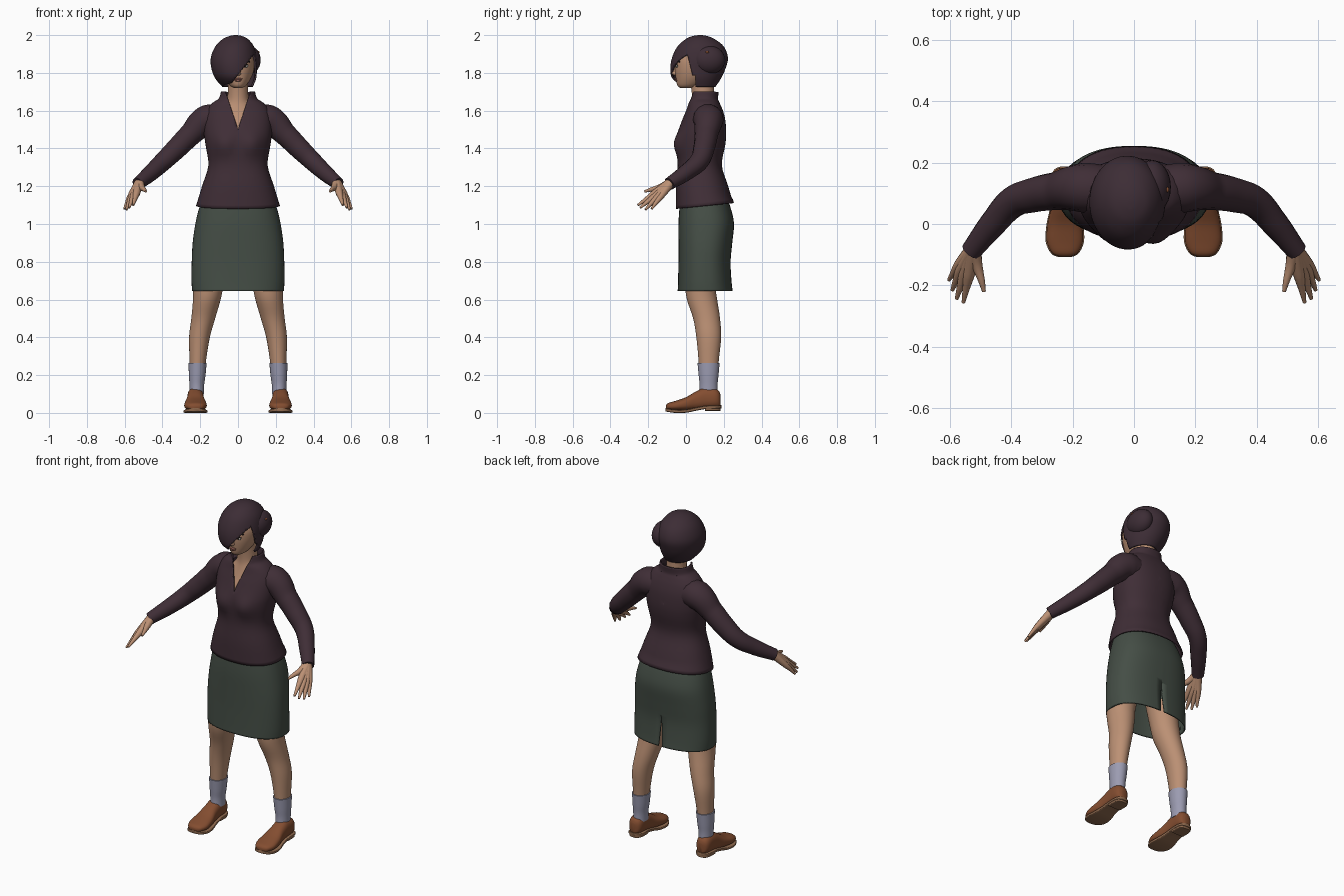
import bpy, bmesh, math
from mathutils import Vector

if "Cube" in bpy.data.objects:
    bpy.data.objects.remove(bpy.data.objects["Cube"], do_unlink=True)


def material(name, r, g, b):
    m = bpy.data.materials.new(name)
    m.use_nodes = True
    m.diffuse_color = (r, g, b, 1)
    shader = next(n for n in m.node_tree.nodes if n.type == 'BSDF_PRINCIPLED')
    shader.inputs["Base Color"].default_value = (r, g, b, 1)
    shader.inputs["Roughness"].default_value = 0.8
    return m


PLUM = material("plum cloth", .05, .027, .037)
HAIR = material("dark plum hair", .046, .026, .036)
GREEN = material("grey green cloth", .058, .075, .06)
SKIN = material("skin", .50, .28, .175)
SOCK = material("lavender grey", .33, .33, .44)
LEATHER = material("brown leather", .23, .075, .03)
SOLE = material("sole brown", .27, .14, .075)
LIP = material("lips", .33, .13, .10)
WHITE = material("eye white", .6, .57, .52)
DARK = material("dark brown", .02, .013, .012)


def finish(ob, mat):
    ob.data.materials.clear()
    ob.data.materials.append(mat)
    bpy.ops.object.select_all(action='DESELECT')
    ob.select_set(True)
    bpy.context.view_layer.objects.active = ob
    bpy.ops.object.shade_smooth_by_angle(angle=math.radians(50))
    return ob


def spline(rows, steps=4):
    """Catmull-Rom smoothing of the section list."""
    out = []
    for i in range(len(rows) - 1):
        p = [rows[max(0, min(len(rows) - 1, i + k))] for k in (-1, 0, 1, 2)]
        for s in range(steps):
            t = s / steps
            out.append([b + .5 * t * (c - a + t * (2*a - 5*b + 4*c - d + t * (3*(b - c) + d - a)))
                        for a, b, c, d in zip(*p)])
    return out + [list(rows[-1])]


def cut(bm, *planes):
    """Slice along every plane and drop the faces in front of all of them."""
    planes = [(Vector(co), Vector(no).normalized()) for co, no in planes]
    for co, no in planes:
        bmesh.ops.bisect_plane(bm, geom=bm.verts[:] + bm.edges[:] + bm.faces[:],
                               plane_co=co, plane_no=no)
    gone = [f for f in bm.faces
            if all((f.calc_center_median() - co).dot(no) > 0 for co, no in planes)]
    bmesh.ops.delete(bm, geom=gone, context='FACES')


def loft(name, mat, rows, axis='z', power=2, sides=40, caps=(True, True),
         side=1, edit=None, shell=0):
    """Rows are (position, x centre, x half width, low, high)."""
    bm = bmesh.new()
    rings = []
    for t, c, h, lo, hi in spline(rows):
        ring = []
        for k in range(sides):
            a = 2 * math.pi * k / sides
            u, v = [math.copysign(abs(w) ** (2 / power), w) for w in (math.cos(a), math.sin(a))]
            x, b = side * (c + h * u), (lo + hi) / 2 + (hi - lo) / 2 * v
            ring.append(bm.verts.new((x, b, t) if axis == 'z' else (x, t, b)))
        rings.append(ring)
    for r, q in zip(rings, rings[1:]):
        for k in range(sides):
            n = (k + 1) % sides
            bm.faces.new((r[k], r[n], q[n], q[k]))
    for ring, wanted in zip((rings[0], rings[-1]), caps):
        if wanted:
            bm.faces.new(ring)
    bmesh.ops.recalc_face_normals(bm, faces=bm.faces[:])
    if edit:
        edit(bm)
    me = bpy.data.meshes.new(name)
    bm.to_mesh(me)
    bm.free()
    ob = bpy.data.objects.new(name, me)
    bpy.context.collection.objects.link(ob)
    if shell:
        mod = ob.modifiers.new("thickness", 'SOLIDIFY')
        mod.thickness, mod.offset = shell, -1
    return finish(ob, mat)


def tube(name, mat, points, side=1):
    """Points are (x, y, z, radius)."""
    cu = bpy.data.curves.new(name, 'CURVE')
    cu.dimensions, cu.bevel_depth, cu.bevel_resolution = '3D', 1, 5
    cu.use_fill_caps, cu.resolution_u = True, 8
    sp = cu.splines.new('BEZIER')
    sp.bezier_points.add(len(points) - 1)
    for bp, (x, y, z, r) in zip(sp.bezier_points, points):
        bp.co, bp.radius = (side * x, y, z), r
        bp.handle_left_type = bp.handle_right_type = 'AUTO'
    ob = bpy.data.objects.new(name, cu)
    bpy.context.collection.objects.link(ob)
    bpy.ops.object.select_all(action='DESELECT')
    ob.select_set(True)
    bpy.context.view_layer.objects.active = ob
    bpy.ops.object.convert(target='MESH')
    return finish(bpy.context.object, mat)


def ball(name, mat, co, size):
    bpy.ops.mesh.primitive_uv_sphere_add(segments=24, ring_count=14, location=co)
    ob = bpy.context.object
    ob.name, ob.scale = name, size
    return finish(ob, mat)


# Jacket with bust, dipped hem and open neck
def shape_jacket(bm):
    for v in bm.verts:
        if v.co.y < .06:
            d = ((abs(v.co.x) - .075) / .05) ** 2 + ((v.co.z - 1.42) / .055) ** 2
            v.co.y -= .022 * math.exp(-d)
        if v.co.z < 1.13:
            v.co.z += (v.co.y - .1) * .1
    apex = (0, 0, 1.5)
    cut(bm, (apex, (1, 0, .32)), (apex, (-1, 0, .32)), ((0, .09, 0), (0, -1, 0)))


loft("jacket", PLUM, [
    (1.095, 0, .214, -.046, .246), (1.2, 0, .182, -.045, .215), (1.31, 0, .149, -.036, .182),
    (1.42, 0, .164, -.042, .2), (1.48, 0, .172, -.036, .205), (1.55, 0, .172, -.012, .2),
    (1.6, 0, .158, .008, .187), (1.635, 0, .13, .018, .172), (1.66, 0, .095, .025, .162),
    (1.7, 0, .082, .025, .165)], power=2.3, sides=56, caps=(False, False),
    edit=shape_jacket, shell=.008)

# Chest and neck seen through the open collar
loft("chest", SKIN, [
    (1.4, 0, .13, -.015, .17), (1.5, 0, .14, -.015, .18), (1.56, 0, .13, .008, .17),
    (1.61, 0, .09, .024, .16), (1.65, 0, .06, .032, .15), (1.7, 0, .054, .03, .148),
    (1.77, 0, .054, .02, .15)])


# Skirt with a back slit
def slit(bm):
    apex = (0, 0, .83)
    cut(bm, (apex, (1, 0, -.07)), (apex, (-1, 0, -.07)), ((0, .1, 0), (0, 1, 0)))


loft("skirt", GREEN, [
    (.645, 0, .243, -.044, .247), (.7, 0, .246, -.042, .241), (.8, 0, .245, -.04, .236),
    (.9, 0, .24, -.04, .245), (1.0, 0, .226, -.04, .254), (1.08, 0, .207, -.035, .238),
    (1.14, 0, .186, -.028, .215)], power=2.4, sides=56, caps=(False, True),
    edit=slit, shell=.008)

# Head
loft("head", SKIN, [
    (1.72, 0, .022, -.03, .03), (1.735, 0, .045, -.046, .08), (1.78, 0, .073, -.055, .14),
    (1.83, 0, .087, -.06, .17), (1.88, 0, .088, -.055, .18), (1.94, 0, .068, -.02, .16),
    (1.97, 0, .03, .03, .11)])
loft("nose", SKIN, [
    (1.785, 0, .008, -.064, -.03), (1.793, 0, .016, -.073, -.03), (1.803, 0, .014, -.079, -.03),
    (1.83, 0, .009, -.068, -.03), (1.86, 0, .006, -.058, -.03)], sides=16)
ball("upper_lip", LIP, (0, -.054, 1.768), (.024, .008, .005))
ball("lower_lip", LIP, (0, -.053, 1.760), (.020, .008, .006))


# Bob with a slanted fringe open over the left half of the face
def fringe(bm):
    cut(bm, ((-.03, 0, 1.75), (1.3, 0, -1)), ((0, .05, 1.725), (0, -1, -.25)))
    cut(bm, ((0, 0, 1.757), (.3, 0, -1)), ((0, .05, 0), (0, -1, 0)))


loft("hair", HAIR, [
    (1.725, -.002, .08, -.02, .155), (1.77, -.012, .108, -.072, .185),
    (1.82, -.02, .12, -.083, .208), (1.88, -.022, .122, -.074, .222),
    (1.94, -.018, .102, -.045, .2), (1.98, -.014, .066, .0, .15),
    (1.996, -.012, .03, .04, .11), (2.0, -.012, .006, .07, .08)],
    sides=56, caps=(False, True), edit=fringe, shell=.01)
ball("hair_side_sweep", HAIR, (.058, .12, 1.868), (.062, .088, .076))
ball("hair_clip", LEATHER, (.108, .112, 1.91), (.006, .009, .006))

# Paired parts
FINGERS = {
    "index": [(.537, -.165, 1.163, .019), (.547, -.215, 1.128, .011), (.555, -.255, 1.10, .006)],
    "middle": [(.551, -.158, 1.152, .019), (.566, -.207, 1.115, .011), (.577, -.243, 1.086, .006)],
    "ring": [(.563, -.148, 1.146, .018), (.580, -.187, 1.106, .011), (.591, -.215, 1.076, .006)],
    "little": [(.571, -.134, 1.144, .016), (.590, -.163, 1.107, .010), (.602, -.182, 1.08, .006)],
    "thumb": [(.509, -.14, 1.193, .017), (.496, -.185, 1.182, .011), (.488, -.22, 1.172, .006)],
}
OUTLINE = [(-.106, .018), (-.094, .042), (-.055, .059), (0, .056), (.05, .046),
           (.1, .043), (.15, .042), (.174, .032), (.183, .014)]
UPPER = [(.02, .04), (.016, .052), (.012, .064), (.012, .083), (.016, .112),
         (.022, .134), (.026, .13), (.03, .115), (.036, .095)]
SOLE_BASE = [.008, .005, 0, .001, .011, .02, .022, .023, .024]

for side, tag in ((1, "left"), (-1, "right")):
    tube(tag + "_sleeve", PLUM, [
        (.09, .11, 1.55, .08), (.165, .118, 1.55, .081), (.25, .108, 1.475, .062),
        (.325, .095, 1.4, .057), (.392, .072, 1.335, .051), (.46, 0, 1.272, .044),
        (.53, -.088, 1.213, .034)], side)
    for finger, path in FINGERS.items():
        tube(f"{tag}_{finger}_finger", SKIN, [(.522, -.08, 1.22, .025)] + path, side)

    loft(tag + "_leg", SKIN, [
        (.12, .218, .034, .077, .163), (.27, .213, .043, .067, .173), (.4, .204, .055, .055, .186),
        (.5, .184, .063, .038, .18), (.6, .165, .073, .005, .165), (.68, .155, .08, -.005, .155),
        (.8, .13, .085, -.01, .16)], side=side)
    loft(tag + "_sock", SOCK, [
        (.1, .218, .038, .07, .168), (.15, .218, .039, .072, .167), (.2, .216, .044, .067, .172),
        (.265, .214, .048, .061, .178)], side=side)

    loft(tag + "_shoe", LEATHER,
         [(y, .225, w, *z) for (y, w), z in zip(OUTLINE, UPPER)],
         axis='y', power=2.4, side=side)
    loft(tag + "_sole", SOLE,
         [(y * 1.02, .225, w * 1.06, z, z + .017) for (y, w), z in zip(OUTLINE, SOLE_BASE)],
         axis='y', power=6, side=side)
    loft(tag + "_heel", SOLE,
         [(y, .225, w, .011, .032) for y, w in OUTLINE[5:]],
         axis='y', power=6, side=side)

    ball(tag + "_eye", WHITE, (side * .038, -.049, 1.836), (.016, .006, .008))
    ball(tag + "_iris", DARK, (side * .038, -.053, 1.837), (.007, .004, .007))
    tube(tag + "_eyelid", DARK, [(side * x, y, z, .002) for x, y, z in (
        (side * .021, -.056, 1.838), (side * .038, -.054, 1.845), (side * .055, -.044, 1.84))])
    tube(tag + "_brow", DARK, [(side * x, y, z, .004) for x, y, z in (
        (side * .018, -.056, 1.856), (side * .04, -.05, 1.864), (side * .062, -.034, 1.858))], side)
